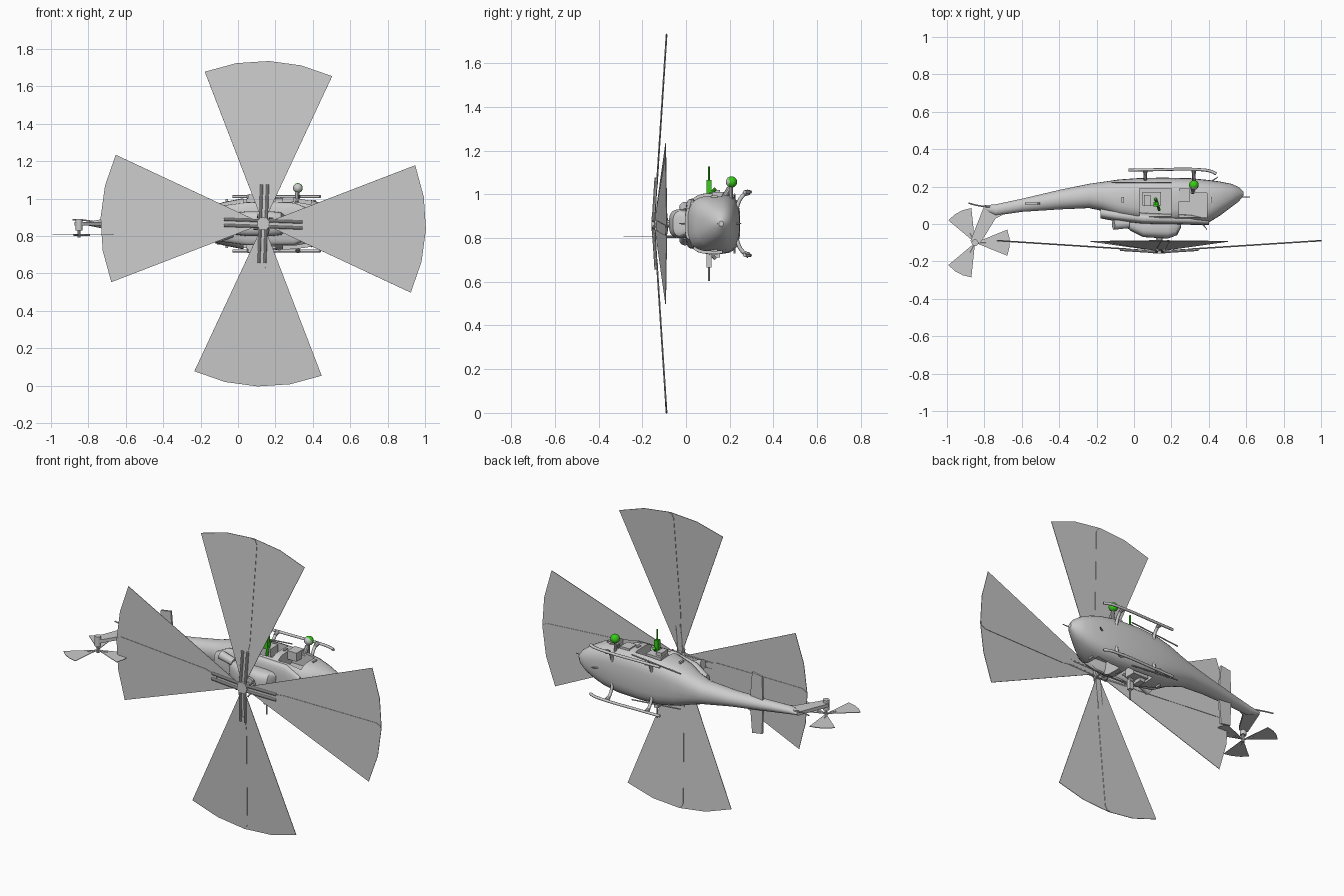
import bpy, bmesh, math
from mathutils import Vector, Matrix

if "Cube" in bpy.data.objects:
    bpy.data.objects.remove(bpy.data.objects["Cube"])

CZ = 0.866                      # lateral centre plane; aircraft up is -y
HUB = Vector((0.135, -0.145, CZ))
X, Y, Z = Vector((1, 0, 0)), Vector((0, 1, 0)), Vector((0, 0, 1))


def material(name, rgb):
    m = bpy.data.materials.new(name)
    m.use_nodes = True
    m.diffuse_color = (*rgb, 1)
    m.node_tree.nodes["Principled BSDF"].inputs["Base Color"].default_value = (*rgb, 1)
    return m


GREY = material("light grey", (0.6, 0.6, 0.6))
GREEN = material("bright green", (0.04, 0.6, 0.01))


def finish(name, bm, mat=GREY, angle=35):
    bmesh.ops.recalc_face_normals(bm, faces=bm.faces)
    me = bpy.data.meshes.new(name)
    bm.to_mesh(me)
    bm.free()
    me.materials.append(mat)
    me.shade_smooth()
    me.set_sharp_from_angle(angle=math.radians(angle))
    ob = bpy.data.objects.new(name, me)
    bpy.context.collection.objects.link(ob)
    return ob


def box(name, c, size, mat=GREY, rot=None):
    bm = bmesh.new()
    m = Matrix.Translation(c) @ (rot or Matrix()) @ Matrix.Diagonal((*size, 1))
    bmesh.ops.create_cube(bm, size=1, matrix=m)
    return finish(name, bm, mat)


def rod(name, a, b, r, r2=None, mat=GREY, seg=10):
    a, b = Vector(a), Vector(b)
    d = b - a
    bm = bmesh.new()
    m = Matrix.Translation((a + b) / 2) @ d.to_track_quat('Z', 'Y').to_matrix().to_4x4()
    bmesh.ops.create_cone(bm, cap_ends=True, segments=seg, radius1=r,
                          radius2=r if r2 is None else r2, depth=d.length, matrix=m)
    return finish(name, bm, mat)


def tube(name, pts, r):
    cu = bpy.data.curves.new(name, 'CURVE')
    cu.dimensions = '3D'
    cu.bevel_depth, cu.bevel_resolution, cu.use_fill_caps = r, 2, True
    cu.resolution_u = 5
    sp = cu.splines.new('BEZIER')
    sp.bezier_points.add(len(pts) - 1)
    for p, co in zip(sp.bezier_points, pts):
        p.co = co
        p.handle_left_type = p.handle_right_type = 'AUTO'
    cu.materials.append(GREY)
    ob = bpy.data.objects.new(name, cu)
    bpy.context.collection.objects.link(ob)


def loft(name, stations, n=28):
    """Stations: x, roof y, belly y, half width, squareness."""
    bm = bmesh.new()
    rings = []
    for x, y0, y1, w, e in stations:
        ring = []
        for i in range(n):
            t = 2 * math.pi * i / n
            c, s = math.cos(t), math.sin(t)
            ring.append(bm.verts.new((x, (y0 + y1) / 2 + (y1 - y0) / 2 * math.copysign(abs(c) ** (2 / e), c),
                                      CZ + w * math.copysign(abs(s) ** (2 / e), s))))
        rings.append(ring)
    for a, b in zip(rings, rings[1:]):
        for i in range(n):
            bm.faces.new((a[i], a[(i + 1) % n], b[(i + 1) % n], b[i]))
    bm.faces.new(rings[0])
    bm.faces.new(rings[-1])
    return finish(name, bm)


def plate(name, pts, thickness, matrix):
    bm = bmesh.new()
    f = bm.faces.new([bm.verts.new((u, v, -thickness / 2)) for u, v in pts])
    ext = bmesh.ops.extrude_face_region(bm, geom=[f])["geom"]
    bmesh.ops.translate(bm, vec=(0, 0, thickness), verts=[g for g in ext if isinstance(g, bmesh.types.BMVert)])
    bmesh.ops.transform(bm, matrix=matrix, verts=bm.verts)
    return finish(name, bm)


def sector(radius, half, steps=4):
    return [(0, 0)] + [(radius * math.cos(a), radius * math.sin(a))
                       for a in (math.radians(half) * (2 * i / steps - 1) for i in range(steps + 1))]


# Fuselage and tail boom
body = loft("fuselage", [
    (-0.80, 0.07, 0.10, 0.010, 2), (-0.74, 0.045, 0.105, 0.022, 2), (-0.60, 0.065, 0.135, 0.032, 2),
    (-0.40, 0.078, 0.182, 0.045, 2), (-0.24, 0.085, 0.215, 0.065, 2.2), (-0.17, 0.070, 0.225, 0.085, 2.4),
    (-0.08, 0.035, 0.238, 0.115, 2.8), (0.02, 0.018, 0.245, 0.135, 3.2), (0.15, 0.01, 0.248, 0.14, 3.4),
    (0.30, 0.005, 0.245, 0.138, 3.2), (0.40, 0.008, 0.235, 0.125, 2.9), (0.46, 0.045, 0.227, 0.105, 2.6),
    (0.52, 0.09, 0.215, 0.075, 2.3), (0.56, 0.12, 0.198, 0.045, 2), (0.585, 0.15, 0.172, 0.012, 2)])

# Open cabin and cockpit doorways on both sides
for side in (-1, 1):
    for cx, cy, sx, sy in ((0.115, 0.115, 0.17, 0.15), (0.315, 0.10, 0.15, 0.13)):
        cutter = box("door_cutter", (cx, cy, CZ + side * 0.14), (sx, sy, 0.17))
        cutter.hide_render = True
        mod = body.modifiers.new("door", 'BOOLEAN')
        mod.operation, mod.solver, mod.object = 'DIFFERENCE', 'EXACT', cutter
        bpy.context.view_layer.update()
        mesh = bpy.data.meshes.new_from_object(body.evaluated_get(bpy.context.evaluated_depsgraph_get()))
        body.modifiers.clear()
        body.data = mesh
        bpy.data.objects.remove(cutter)
body.data.set_sharp_from_angle(angle=math.radians(35))

# Roof deck, engine cowling and mast
loft("roof_deck", [(-0.18, 0.03, 0.09, 0.05, 2.5), (-0.1, 0.015, 0.08, 0.095, 2.5), (0.05, 0, 0.06, 0.115, 3),
                   (0.3, -0.004, 0.05, 0.112, 3), (0.40, -0.005, 0.03, 0.07, 2.5)])
loft("engine_cowling", [(-0.06, 0, 0.04, 0.04, 2.5), (-0.02, -0.035, 0.04, 0.058, 3), (0.05, -0.07, 0.04, 0.066, 3),
                        (0.18, -0.078, 0.04, 0.066, 3), (0.23, -0.06, 0.04, 0.06, 3), (0.25, -0.02, 0.04, 0.045, 3)])
rod("rotor_mast", (HUB.x, -0.06, CZ), (HUB.x, -0.15, CZ), 0.017)
rod("swashplate", (HUB.x, -0.085, CZ), (HUB.x, -0.1, CZ), 0.04, seg=20)
rod("rotor_hub", (HUB.x, -0.125, CZ), (HUB.x, -0.157, CZ), 0.033, seg=16)
for s in (-1, 1):
    rod("exhaust", (-0.03, 0.0, CZ + s * 0.05), (-0.11, -0.005, CZ + s * 0.075), 0.022, 0.026, seg=16)

# Main rotor: coned fan sectors, blades and grips
for k in range(4):
    spin = Matrix.Rotation(math.radians(90 * k - 2), 4, -Y)
    frame = Matrix.Translation(HUB) @ spin @ Matrix.Rotation(math.radians(3.7), 4, Z) \
        @ Matrix.Rotation(math.radians(90), 4, X)
    plate("rotor_blur_sector", sector(0.872, 23), 0.003, frame)
    plate("main_rotor_blade", [(0.18, -0.012), (0.26, -0.026), (0.84, -0.026), (0.868, -0.01),
                               (0.868, 0.01), (0.84, 0.022), (0.26, 0.022), (0.18, 0.012)], 0.008, frame)
    for s in (-1, 1):
        rod("blade_grip", frame @ Vector((0.02, s * 0.016, 0.005)), frame @ Vector((0.21, s * 0.016, 0.005)), 0.008)
    rod("pitch_link", frame @ Vector((0.05, 0.03, 0)), frame @ Vector((0.035, 0.03, -0.05)), 0.004, seg=6)

# Tail fin, stabiliser, stinger and tail rotor
plate("tail_fin", [(-0.80, 0.098), (-0.69, 0.055), (-0.74, 0.03), (-0.82, -0.10), (-0.85, -0.115), (-0.875, -0.09)],
      0.02, Matrix.Translation((0, 0, CZ)))
plate("horizontal_stabiliser", [(-0.58, -0.17), (-0.515, -0.18), (-0.50, 0), (-0.515, 0.18), (-0.58, 0.17),
                                (-0.585, 0)], 0.012,
      Matrix.Translation((0, 0.11, CZ)) @ Matrix.Rotation(math.radians(90), 4, X))
tube("tail_stinger", [(-0.76, 0.09, CZ + 0.01), (-0.84, 0.1, CZ + 0.02), (-0.885, 0.112, CZ + 0.02)], 0.004)
tail = Vector((-0.85, -0.10, 0.806))
rod("tail_gearbox", tail + Z * 0.025, tail + Z * 0.085, 0.018, seg=14)
rod("tail_rotor_shaft", tail - Z * 0.015, tail + Z * 0.03, 0.009)
for deg in (0, 118, 242):
    frame = Matrix.Translation(tail) @ Matrix.Rotation(math.radians(deg), 4, Z)
    plate("tail_rotor_sector", sector(0.186, 22, 3), 0.003, frame)
    rod("tail_rotor_arm", tail, frame @ Vector((0.06, 0, 0)), 0.006, seg=6)

# Skid landing gear and side fittings
for s in (-1, 1):
    zs = CZ + s * 0.145
    tube("skid", [(-0.03, 0.288, zs), (0.1, 0.29, zs), (0.36, 0.29, zs), (0.41, 0.282, zs), (0.44, 0.268, zs)], 0.008)
    for x in (0.06, 0.32):
        tube("skid_strut", [(x, 0.225, CZ), (x, 0.238, CZ + s * 0.09), (x, 0.262, CZ + s * 0.13), (x, 0.288, zs)], 0.009)
        rod("skid_fairing", (x, 0.288, zs), (x, 0.262, zs - s * 0.012), 0.014, 0.009)
    rod("door_rail", (-0.12, 0.222, CZ + s * 0.105), (0.2, 0.222, CZ + s * 0.134), 0.004, seg=6)
    for x in (-0.06, 0.22, 0.41):
        box("hinge", (x, 0.13, CZ + s * (0.125 if x < 0 else 0.138 if x < 0.3 else 0.122)), (0.012, 0.03, 0.012))

# Door guns on both sides, green on the left
for s, mat in ((1, GREEN), (-1, GREY)):
    base = Vector((0.115, 0.105, CZ))
    box("gun_mount", base + Vector((-0.02, 0.03, s * 0.11)), (0.10, 0.07, 0.05))
    box("ammunition_box", base + Vector((-0.045, 0.02, s * 0.14)), (0.035, 0.06, 0.03))
    box("gun_body", base + Z * s * 0.165, (0.024, 0.024, 0.07), mat)
    rod("gun_barrel", base + Z * s * 0.18, base + Z * s * 0.262, 0.005, mat=mat, seg=8)
    rod("gun_grip", base + Vector((0.02, -0.03, s * 0.10)), base + Vector((0.0, 0.03, s * 0.16)), 0.008, mat=mat)

# Sensor ball: rear half green, the rest grey
bm = bmesh.new()
bmesh.ops.create_uvsphere(bm, u_segments=20, v_segments=12, radius=0.026,
                          matrix=Matrix.Translation((0.32, 0.208, 1.057)))
ball = finish("sensor_ball", bm, GREEN)
ball.data.materials.append(GREY)
for f in ball.data.polygons:
    f.material_index = 1 if f.center.y < 0.197 else 0
rod("sensor_stem", (0.32, 0.205, 0.95), (0.32, 0.205, 1.04), 0.009)
box("sensor_mount", (0.27, 0.155, 0.985), (0.06, 0.07, 0.05))
rod("sensor_arm", (0.315, 0.17, 0.98), (0.315, 0.20, 1.03), 0.012)

# Nose probe and wire cutters
rod("nose_probe", (0.56, 0.145, CZ), (0.62, 0.145, CZ), 0.003, seg=6)
rod("lower_wire_cutter", (0.41, 0.225, CZ), (0.45, 0.252, CZ), 0.006, 0.002, seg=6)
rod("upper_wire_cutter", (0.36, 0.01, CZ), (0.39, -0.03, CZ), 0.006, 0.002, seg=6)
